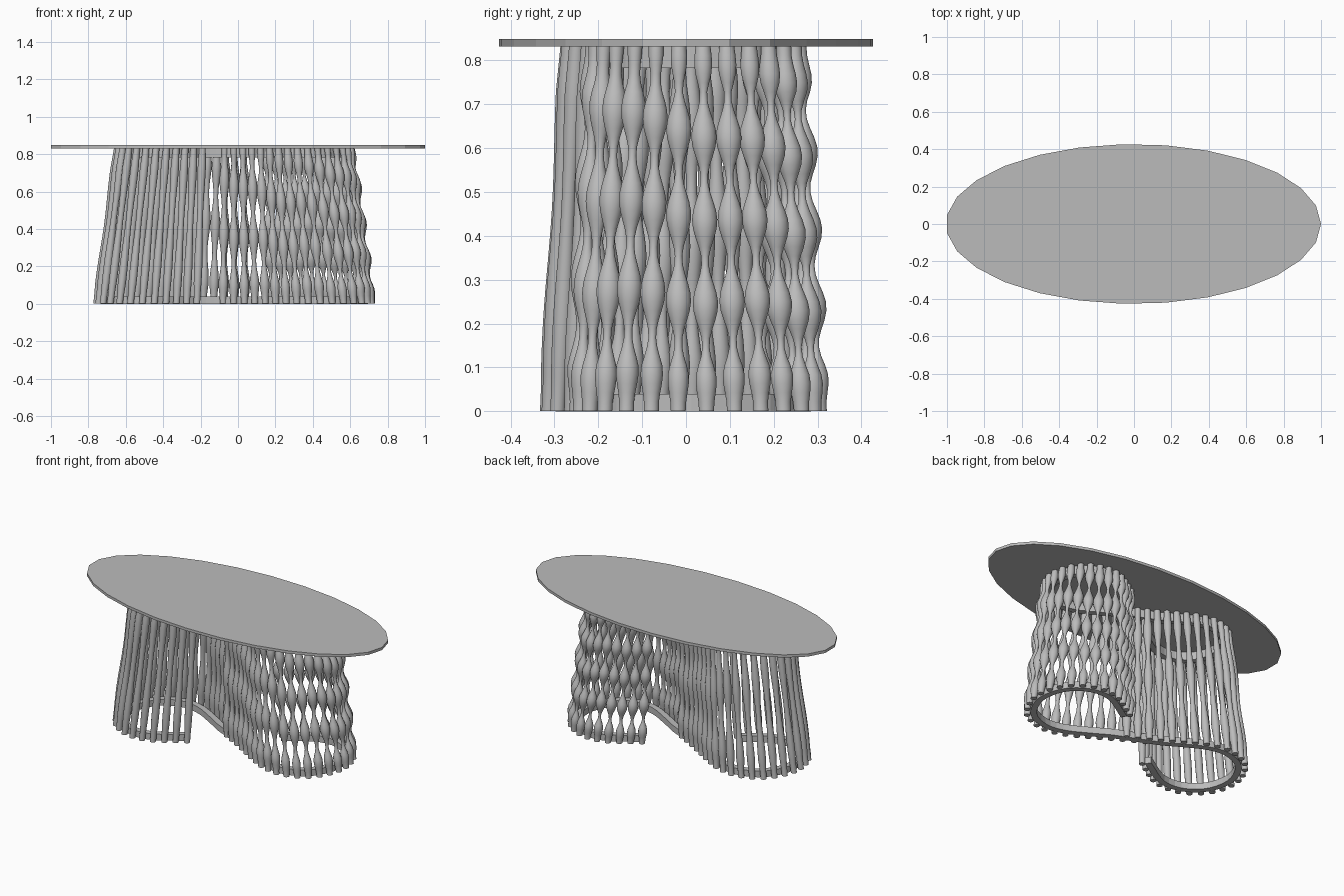
import bpy, bmesh, math
from mathutils import Vector

if "Cube" in bpy.data.objects:
    bpy.data.objects.remove(bpy.data.objects["Cube"], do_unlink=True)

gray = bpy.data.materials.new("soft gray")
gray.use_nodes = True
GRAY = (0.5, 0.5, 0.5, 1)
gray.diffuse_color = GRAY
gray.node_tree.nodes["Principled BSDF"].inputs["Base Color"].default_value = GRAY

CENTRE = Vector((-0.02, -0.006, 0))
TAPER = 0.85           # footprint shrinks toward the top
FOOT, HEAD = 0.005, 0.836
RODS = 28              # rods per lobe


def make_object(name, bm, smooth=False):
    bmesh.ops.recalc_face_normals(bm, faces=bm.faces)
    mesh = bpy.data.meshes.new(name)
    bm.to_mesh(mesh)
    bm.free()
    mesh.materials.append(gray)
    obj = bpy.data.objects.new(name, mesh)
    bpy.context.collection.objects.link(obj)
    if smooth:
        bpy.ops.object.select_all(action="DESELECT")
        obj.select_set(True)
        bpy.context.view_layer.objects.active = obj
        bpy.ops.object.shade_smooth_by_angle(angle=math.radians(50))
    return obj


def spline(points, steps=12):
    """Smooth curve through the points."""
    p = [2 * points[0] - points[1]] + points + [2 * points[-1] - points[-2]]
    out = []
    for a, b, c, d in zip(p, p[1:], p[2:], p[3:]):
        for i in range(steps):
            t = i / steps
            out.append(0.5 * (2 * b + (c - a) * t + (2 * a - 5 * b + 4 * c - d) * t ** 2
                              + (3 * b - a - 3 * c + d) * t ** 3))
    return out + [points[-1]]


def resample(path, count):
    """Evenly spaced points along a path."""
    lengths = [(b - a).length for a, b in zip(path, path[1:])]
    step = sum(lengths) / (count - 1)
    out, travelled, k = [], 0, 0
    for i in range(count):
        while k < len(lengths) - 1 and travelled + lengths[k] < i * step:
            travelled += lengths[k]
            k += 1
        out.append(path[k].lerp(path[k + 1], min(1, (i * step - travelled) / lengths[k])))
    return out


def normals(path):
    """Inward side of the lobe at each point."""
    out = []
    for i in range(len(path)):
        d = path[min(i + 1, len(path) - 1)] - path[max(i - 1, 0)]
        out.append(Vector((-d.y, d.x, 0)).normalized())
    return out


def bridge(bm, loops):
    """Skin a row of closed loops and cap both ends."""
    rows = [[bm.verts.new(v) for v in loop] for loop in loops]
    n = len(rows[0])
    for a, b in zip(rows, rows[1:]):
        for i in range(n):
            j = (i + 1) % n
            bm.faces.new((a[i], a[j], b[j], b[i]))
    bm.faces.new(rows[0])
    bm.faces.new(rows[-1])


# One lobe of the S-shaped footprint; the other is its half turn
lobe = spline([Vector((x, y, 0)) for x, y in (
    (-0.06, 0.01), (0.07, -0.06), (0.22, -0.15), (0.36, -0.222), (0.5, -0.24), (0.65, -0.17),
    (0.735, 0.0), (0.7, 0.18), (0.57, 0.292), (0.4, 0.3), (0.2, 0.185))])


# Turned rods: deep bulges at one end of the S fade to long gentle ones at the other
def rod(bm, foot, blend, index):
    head = foot * TAPER
    waves = 1.5 + 3.2 * blend
    depth = 0.003 + 0.0085 * blend
    loops = []
    for i in range(41):
        t = i / 40
        fade = min(1, 8 * t, 8 * (1 - t))
        swell = math.sin(2 * math.pi * (waves * t - 0.08) + 0.35 * math.sin(index * 1.3))
        r = 0.0175 + fade * (0.0015 + depth * swell)
        c = CENTRE + foot.lerp(head, t) + Vector((0, 0, FOOT + (HEAD - FOOT) * t))
        loops.append([c + Vector((r * math.cos(a), r * math.sin(a), 0))
                      for a in (math.tau * k / 14 for k in range(14))])
    bridge(bm, loops)


feet = resample(lobe, RODS)
for name, side in (("left_rods", 1), ("right_rods", -1)):
    bm = bmesh.new()
    for i, foot in enumerate(feet):
        along = 0.5 + 0.5 * side * i / (RODS - 1)
        rod(bm, foot * side, min(1, max(0, along * 1.5 - 0.3)), i)
    make_object(name, bm, smooth=True)

# S-shaped rails just inside the rods
inner = [p + n * 0.035 for p, n in zip(lobe, normals(lobe))]
half = inner[16:]
rail_path = resample([-p for p in reversed(half)] + half, 70)


def rail(name, scale, z0, z1, width=0.036):
    bm = bmesh.new()
    loops = []
    for p, n in zip(rail_path, normals(rail_path)):
        a, b = (CENTRE + p * scale + n * s * width / 2 for s in (-1, 1))
        loops.append([v + Vector((0, 0, z)) for v, z in ((a, z0), (b, z0), (b, z1), (a, z1))])
    bridge(bm, loops)
    make_object(name, bm)


rail("bottom_rail", 0.995, 0.004, 0.043)
rail("top_rail", TAPER, 0.787, HEAD)

# Faceted oval tabletop
bm = bmesh.new()
SIDES = 27
outline = [Vector((math.cos(a) * 1.003 - 0.003, math.sin(a) * 0.427, 0))
           for a in (math.tau * k / SIDES for k in range(SIDES))]
bridge(bm, [[p + Vector((0, 0, z)) for p in outline] for z in (HEAD, 0.853)])
make_object("tabletop", bm)

# Rest everything on the floor
for obj in bpy.context.scene.objects:
    if obj.type == "MESH" and gray.name in obj.data.materials:
        obj.location.z -= 0.004
